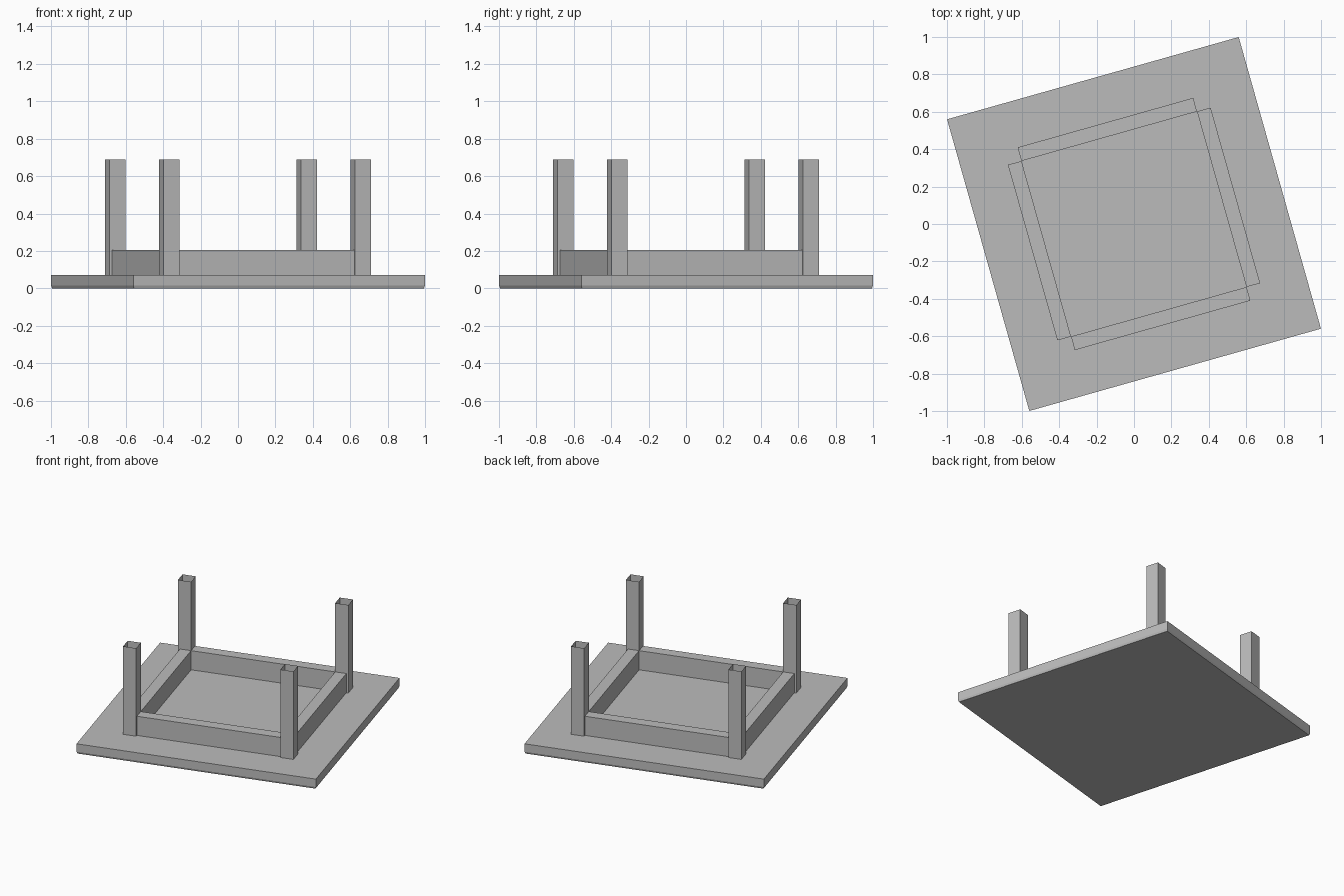
import bpy, bmesh, math
from mathutils import Matrix, Vector

if "Cube" in bpy.data.objects:
    bpy.data.objects.remove(bpy.data.objects["Cube"])

TURN = math.radians(15.75)   # whole table is turned about z
TOP_Z, APRON_Z, LEG_Z = 0.07, 0.205, 0.69
LEG_C, LEG_H = 0.532, 0.0445  # leg centre offset and half width

grey = bpy.data.materials.new("plain_grey")
grey.diffuse_color = (0.5, 0.5, 0.5, 1)
grey.use_nodes = True
grey.node_tree.nodes["Principled BSDF"].inputs["Base Color"].default_value = grey.diffuse_color


def loft(name, rings, angle=0.0, cap_bottom=True, cap_top=True):
    """Stack of rectangles (x0, x1, y0, y1, z), turned by the angle about z."""
    bm = bmesh.new()
    loops = [[bm.verts.new((x, y, z)) for x, y in
              ((x0, y0), (x1, y0), (x1, y1), (x0, y1))]
             for x0, x1, y0, y1, z in rings]
    for low, high in zip(loops, loops[1:]):
        for i in range(4):
            j = (i + 1) % 4
            bm.faces.new((low[i], low[j], high[j], high[i]))
    if cap_bottom:
        bm.faces.new(loops[0][::-1])
    if cap_top:
        bm.faces.new(loops[-1])
    bm.transform(Matrix.Rotation(TURN + angle, 4, 'Z'))
    mesh = bpy.data.meshes.new(name)
    bm.to_mesh(mesh)
    bm.free()
    mesh.materials.append(grey)
    obj = bpy.data.objects.new(name, mesh)
    bpy.context.collection.objects.link(obj)
    return obj


# Tabletop lying face down, with a small chamfer round the lower edge
loft("tabletop", [(-h, h, -h, h, z) for h, z in
                  ((0.805, 0.0), (0.81, 0.014), (0.81, TOP_Z))])

# Four open tube legs and four apron boards between them
a, b = LEG_C - LEG_H, LEG_C + LEG_H
for k, side in enumerate(("front", "right", "back", "left")):
    angle = k * math.pi / 2
    loft(side + "_leg", [(-b, -a, -b, -a, z) for z in (TOP_Z, LEG_Z)],
         angle, cap_bottom=False, cap_top=False)
    loft(side + "_apron", [(-a, a, -0.563, -a, z) for z in (TOP_Z, APRON_Z)],
         angle, cap_bottom=False)
